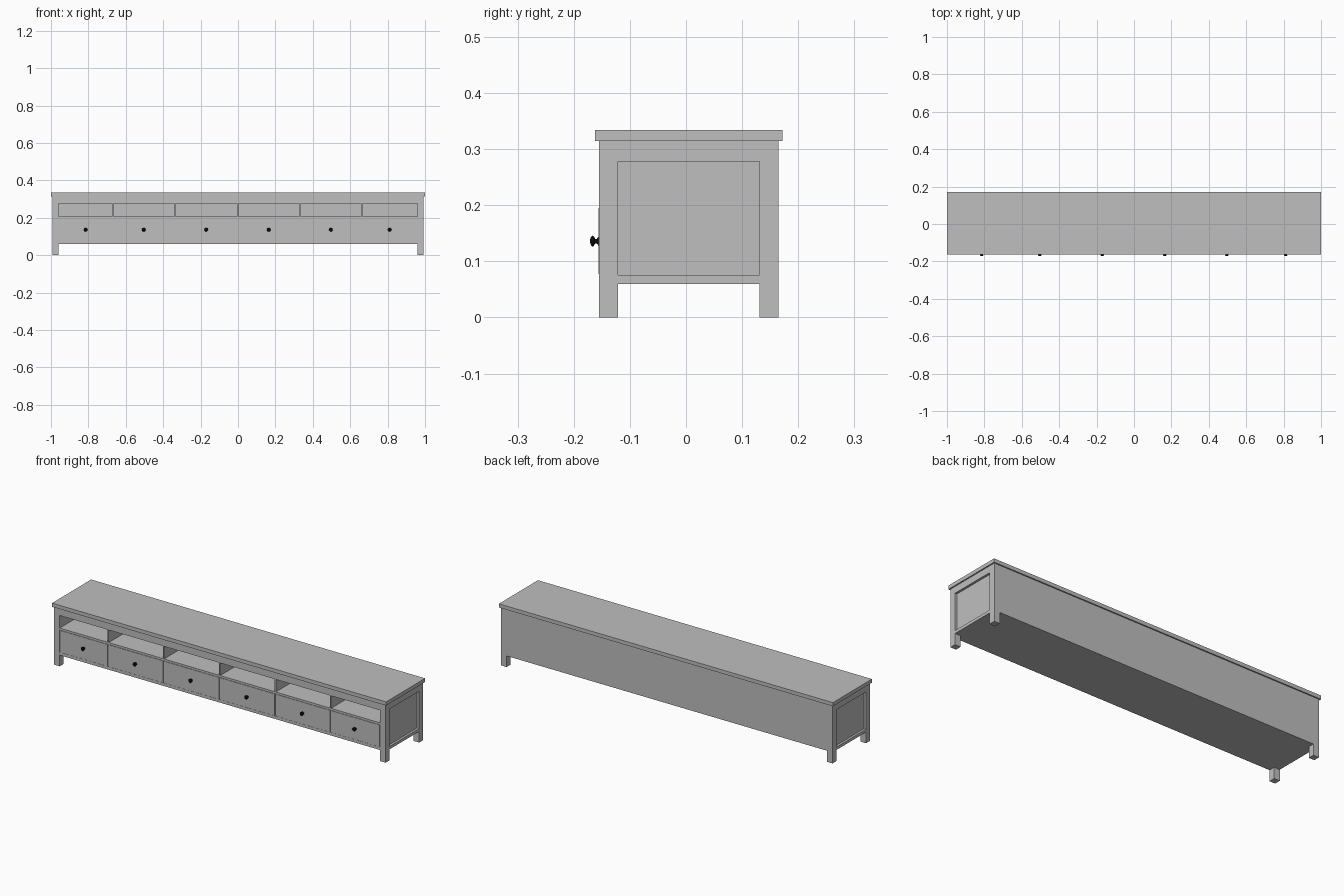
import bpy, bmesh, math
from mathutils import Matrix

if "Cube" in bpy.data.objects:
    bpy.data.objects.remove(bpy.data.objects["Cube"], do_unlink=True)


def material(name, value):
    mat = bpy.data.materials.new(name)
    mat.use_nodes = True
    colour = (value, value, value, 1)
    mat.diffuse_color = colour
    mat.node_tree.nodes["Principled BSDF"].inputs["Base Color"].default_value = colour
    return mat


grey = material("grey paint", 0.52)
black = material("black metal", 0.003)


def finish(name, bm, mat):
    mesh = bpy.data.meshes.new(name)
    bm.to_mesh(mesh)
    bm.free()
    mesh.materials.append(mat)
    obj = bpy.data.objects.new(name, mesh)
    bpy.context.collection.objects.link(obj)
    return obj


def box(name, x, y, z, mat=grey):
    """Box spanning the (low, high) pairs x, y and z."""
    bm = bmesh.new()
    bmesh.ops.create_cube(bm, size=1)
    for v in bm.verts:
        v.co = [lo + (c + 0.5) * (hi - lo) for c, (lo, hi) in zip(v.co, (x, y, z))]
    return finish(name, bm, mat)


def lathe(name, profile, place, mat, steps=20):
    """Spin (radius, depth) points about the y axis."""
    bm = bmesh.new()
    verts = [bm.verts.new((r, d, 0)) for r, d in profile]
    edges = [bm.edges.new(pair) for pair in zip(verts, verts[1:])]
    bmesh.ops.spin(bm, geom=verts + edges, cent=(0, 0, 0), axis=(0, 1, 0),
                   angle=math.tau, steps=steps)
    bmesh.ops.remove_doubles(bm, verts=bm.verts, dist=0.00005)
    bmesh.ops.recalc_face_normals(bm, faces=bm.faces)
    bm.transform(Matrix.Translation(place))
    for f in bm.faces:
        f.smooth = True
    return finish(name, bm, mat)


SIDE, INNER = 0.993, 0.959            # outer side, inner edge of the legs
FRONT, BACK = -0.155, 0.165
FRONT_IN, BACK_IN = -0.121, 0.131     # inner edges of the legs in depth
BASE, SHELF, RAIL, TOP = 0.06, 0.207, 0.275, 0.314
DIVIDERS = (-0.67, -0.338, -0.002, 0.331, 0.662)

# Overhanging top board
box("top_board", (-1, 1), (-0.162, 0.172), (TOP, 0.334))

# Corner legs, panelled ends
for side, s in (("right", -1), ("left", 1)):
    def span(a, b):
        return tuple(sorted((s * a, s * b)))
    box(side + "_front_leg", span(INNER, SIDE), (FRONT, FRONT_IN), (0, TOP))
    box(side + "_back_leg", span(INNER, SIDE), (BACK_IN, BACK), (0, TOP))
    box(side + "_bottom_rail", span(INNER, SIDE), (FRONT_IN, BACK_IN), (BASE, 0.076))
    box(side + "_top_rail", span(INNER, SIDE), (FRONT_IN, BACK_IN), (0.278, TOP))
    box(side + "_end_panel", span(INNER, SIDE - 0.012), (FRONT_IN, BACK_IN), (0.076, 0.278))

# Carcass: back, base, shelf and front rails
box("back_panel", (-INNER, INNER), (0.15, BACK), (BASE, TOP))
box("base_board", (-INNER, INNER), (FRONT, 0.15), (BASE, 0.076))
box("shelf", (-INNER, INNER), (FRONT, 0.15), (0.196, SHELF))
box("front_top_rail", (-INNER, INNER), (FRONT, FRONT_IN), (RAIL, TOP))
box("drawer_backing", (-INNER, INNER), (FRONT + 0.004, FRONT + 0.01), (0.076, 0.196))

# Dividers between the open compartments
for i, x in enumerate(DIVIDERS):
    box(f"divider_{i + 1}", (x - 0.004, x + 0.004), (FRONT, 0.15), (SHELF, TOP))

# Drawer fronts with a turned knob on each
knob = [(0, -0.016), (0.005, -0.0155), (0.009, -0.013), (0.01, -0.011), (0.008, -0.009),
        (0.004, -0.007), (0.004, -0.004), (0.008, -0.001), (0.008, 0)]
stops = (-INNER, *DIVIDERS, INNER)
for i, (a, b) in enumerate(zip(stops, stops[1:])):
    box(f"drawer_front_{i + 1}", (a + 0.002, b - 0.002), (FRONT - 0.0008, FRONT + 0.004),
        (0.077, 0.195))
    lathe(f"knob_{i + 1}", knob, ((a + b) / 2, FRONT, 0.136), black)
